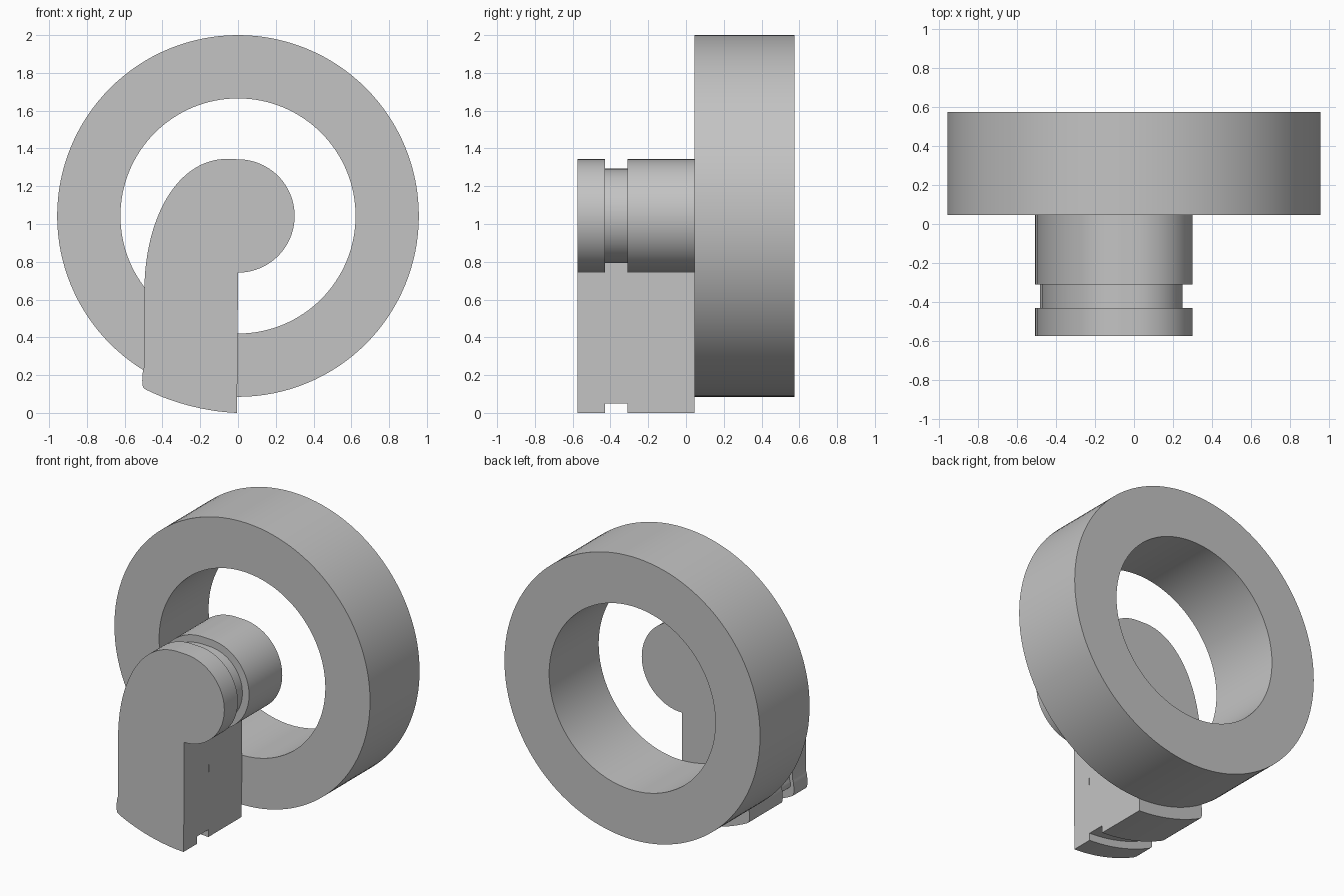
import bpy, bmesh
from math import sin, cos, pi, radians
from mathutils import Vector
from mathutils.geometry import interpolate_bezier

cube = bpy.data.objects.get("Cube")
if cube:
    bpy.data.objects.remove(cube)

AXIS_Z = 1.0425

grey = bpy.data.materials.new("plain_grey")
grey.use_nodes = True
colour = (0.55, 0.55, 0.55, 1)
grey.diffuse_color = colour
grey.node_tree.nodes["Principled BSDF"].inputs["Base Color"].default_value = colour


def finish(name, bm):
    bmesh.ops.recalc_face_normals(bm, faces=bm.faces)
    mesh = bpy.data.meshes.new(name)
    bm.to_mesh(mesh)
    bm.free()
    obj = bpy.data.objects.new(name, mesh)
    bpy.context.collection.objects.link(obj)
    mesh.materials.append(grey)
    bpy.ops.object.select_all(action='DESELECT')
    obj.select_set(True)
    bpy.context.view_layer.objects.active = obj
    bpy.ops.object.shade_smooth_by_angle(angle=radians(25))
    return obj


def circle(radius, n=128):
    return [(radius * cos(2 * pi * i / n), AXIS_Z + radius * sin(2 * pi * i / n))
            for i in range(n)]


def ring(name, outer, inner, y0, y1):
    bm = bmesh.new()
    loops = [[bm.verts.new((x, y, z)) for x, z in circle(r)]
             for r, y in ((outer, y0), (outer, y1), (inner, y1), (inner, y0))]
    n = len(loops[0])
    for a, b in zip(loops, loops[1:] + loops[:1]):
        for i in range(n):
            j = (i + 1) % n
            bm.faces.new((a[i], a[j], b[j], b[i]))
    finish(name, bm)


def bezier(p0, h0, h1, p1, n):
    pts = interpolate_bezier(*[Vector((x, z, 0)) for x, z in (p0, h0, h1, p1)], n)
    return [(p.x, p.y) for p in pts]


def lever_outline(inset, side):
    """Round head, swept shoulder, straight leg and curved foot."""
    r = 0.30 - inset
    top = AXIS_Z + r
    left = -0.495 + side
    pts = [(r * sin(pi * i / 48), AXIS_Z - r * cos(pi * i / 48)) for i in range(49)]
    pts += bezier((-0.06, top + 0.002), (-0.32, top), (left + 0.01, 1.04 - inset),
                  (left, 0.68), 32)
    pts += bezier((left - 0.003, 0.24), (left - 0.013, 0.22),
                  (left - 0.016, 0.14 + inset), (left - 0.005, 0.132 + inset), 8)
    pts += bezier((left + 0.01, 0.122 + inset), (-0.34, 0.05 + inset),
                  (-0.16, 0.005 + inset), (-0.005, inset), 16)
    return pts


def lever_slice(name, inset, side, y0, y1):
    bm = bmesh.new()
    face = bm.faces.new([bm.verts.new((x, y0, z)) for x, z in lever_outline(inset, side)])
    out = bmesh.ops.extrude_face_region(bm, geom=[face], use_keep_orig=True)
    verts = [v for v in out["geom"] if isinstance(v, bmesh.types.BMVert)]
    bmesh.ops.translate(bm, verts=verts, vec=(0, y1 - y0, 0))
    finish(name, bm)


# Large ring at the back
ring("ring", 0.9575, 0.6225, 0.045, 0.575)

# Lever with a shallow groove around it
lever_slice("lever_front", 0, 0, -0.575, -0.43)
lever_slice("lever_groove", 0.05, 0.025, -0.43, -0.31)
lever_slice("lever_back", 0, 0, -0.31, 0.045)
